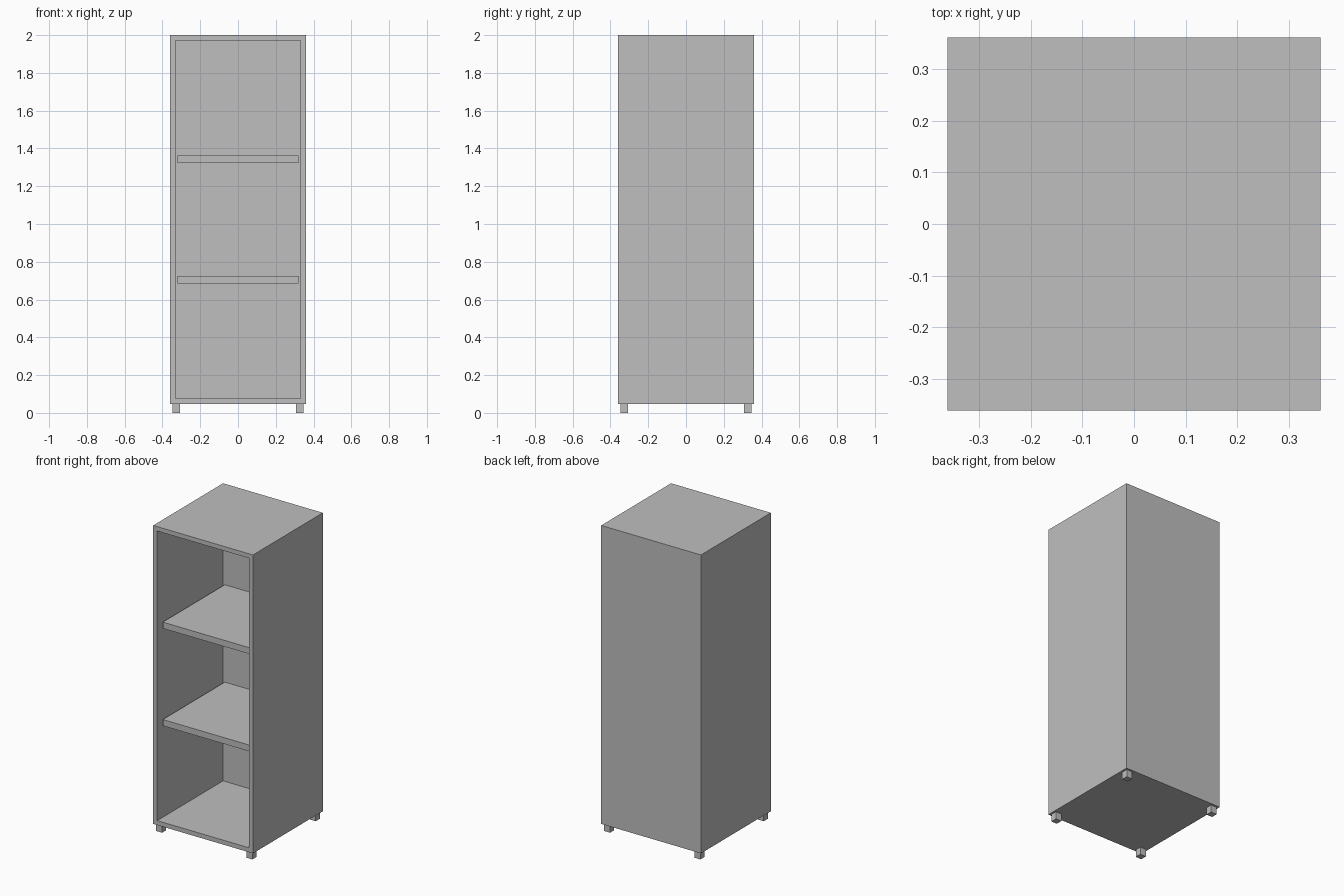
import bpy, bmesh
from mathutils import Vector

if "Cube" in bpy.data.objects:
    bpy.data.objects.remove(bpy.data.objects["Cube"], do_unlink=True)

HALF = 0.361      # half width and half depth
WALL = 0.041      # board thickness
BASE, TOP = 0.048, 2.0

grey = bpy.data.materials.new("plain_grey")
grey.use_nodes = True
colour = (0.52, 0.52, 0.52, 1)
grey.diffuse_color = colour
grey.node_tree.nodes["Principled BSDF"].inputs["Base Color"].default_value = colour


def box_mesh(low, high):
    low, high = Vector(low), Vector(high)
    bm = bmesh.new()
    bmesh.ops.create_cube(bm, size=1)
    bmesh.ops.scale(bm, vec=high - low, verts=bm.verts)
    bmesh.ops.translate(bm, vec=(low + high) / 2, verts=bm.verts)
    return bm


def add_object(name, bm):
    mesh = bpy.data.meshes.new(name)
    bm.to_mesh(mesh)
    bm.free()
    mesh.materials.append(grey)
    obj = bpy.data.objects.new(name, mesh)
    bpy.context.collection.objects.link(obj)


# Cabinet shell: the front face is inset and pushed in to leave a back panel
bm = box_mesh((-HALF, -HALF, BASE), (HALF, HALF, TOP))
front = min(bm.faces, key=lambda f: f.calc_center_median().y)
bmesh.ops.inset_region(bm, faces=[front], thickness=WALL)
pushed = bmesh.ops.extrude_discrete_faces(bm, faces=[front])["faces"][0]
bmesh.ops.translate(bm, vec=(0, 2 * HALF - WALL, 0), verts=pushed.verts)
add_object("cabinet_shell", bm)

# Two evenly spaced shelves, set back from the front edge
inner = HALF - WALL
gap = (TOP - BASE - 4 * WALL) / 3
for i, name in enumerate(("lower_shelf", "upper_shelf")):
    z = BASE + WALL + gap + i * (gap + WALL)
    add_object(name, box_mesh((-inner, -inner, z), (inner, inner, z + WALL)))

# Square feet near the corners
FOOT, FOOT_POS = 0.021, 0.327
for side, sx in (("left", 1), ("right", -1)):
    for end, sy in (("front", -1), ("back", 1)):
        x, y = sx * FOOT_POS, sy * FOOT_POS
        add_object(f"{end}_{side}_foot",
                   box_mesh((x - FOOT, y - FOOT, 0), (x + FOOT, y + FOOT, BASE)))
